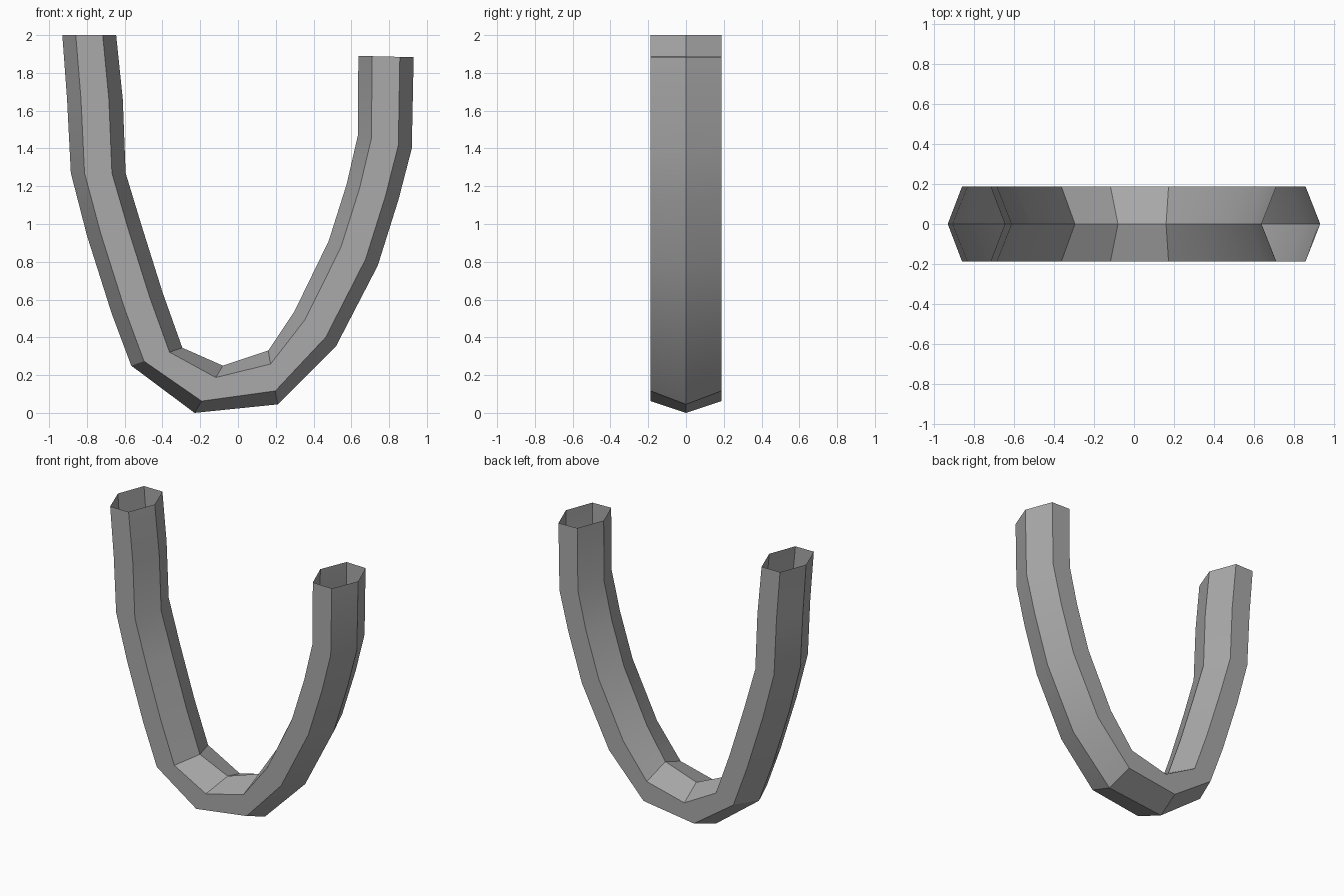
import bpy
import bmesh
import math
from mathutils import Vector

cube = bpy.data.objects.get("Cube")
if cube:
    bpy.data.objects.remove(cube, do_unlink=True)

HALF_DEPTH = 0.187

# Outer and inner ridge of the bent tube, as (x, z) pairs per ring
RIDGES = [
    ((-0.93, 2.00), (-0.645, 2.00)),
    ((-0.905, 1.66), (-0.61, 1.66)),
    ((-0.885, 1.27), (-0.595, 1.27)),
    ((-0.80, 0.94), (-0.51, 0.99)),
    ((-0.67, 0.53), (-0.40, 0.64)),
    ((-0.565, 0.25), (-0.295, 0.345)),
    ((-0.23, 0.00), (-0.08, 0.25)),
    ((0.21, 0.045), (0.16, 0.33)),
    ((0.52, 0.355), (0.30, 0.54)),
    ((0.74, 0.78), (0.48, 0.91)),
    ((0.85, 1.13), (0.575, 1.21)),
    ((0.92, 1.40), (0.635, 1.47)),
    ((0.93, 1.883), (0.637, 1.89)),
]

# Hexagonal section: fraction from outer to inner ridge, and depth side
SECTION = [(0, 0), (0.25, -1), (0.75, -1), (1, 0), (0.75, 1), (0.25, 1)]

grey = bpy.data.materials.new("grey")
grey.use_nodes = True
grey.diffuse_color = (0.4, 0.4, 0.4, 1)
grey.node_tree.nodes["Principled BSDF"].inputs["Base Color"].default_value = (0.4, 0.4, 0.4, 1)

# Tube with open ends, made by bridging consecutive rings
bm = bmesh.new()
rings = []
for outer, inner in RIDGES:
    a = Vector((outer[0], 0, outer[1]))
    b = Vector((inner[0], 0, inner[1]))
    rings.append([bm.verts.new(a.lerp(b, t) + Vector((0, side * HALF_DEPTH, 0)))
                  for t, side in SECTION])
for r, s in zip(rings, rings[1:]):
    for i in range(6):
        j = (i + 1) % 6
        bm.faces.new((r[i], s[i], s[j], r[j]))

# Normals point outwards: the front strip must face -y
bm.normal_update()
front = min(bm.faces, key=lambda f: f.calc_center_median().y)
if front.normal.y > 0:
    bmesh.ops.reverse_faces(bm, faces=bm.faces[:])

mesh = bpy.data.meshes.new("curved_tube")
bm.to_mesh(mesh)
bm.free()
mesh.materials.append(grey)
tube = bpy.data.objects.new("curved_tube", mesh)
bpy.context.collection.objects.link(tube)

# Smooth along the bend, crisp along the ridges
bpy.ops.object.select_all(action="DESELECT")
tube.select_set(True)
bpy.context.view_layer.objects.active = tube
bpy.ops.object.shade_smooth_by_angle(angle=math.radians(30))
